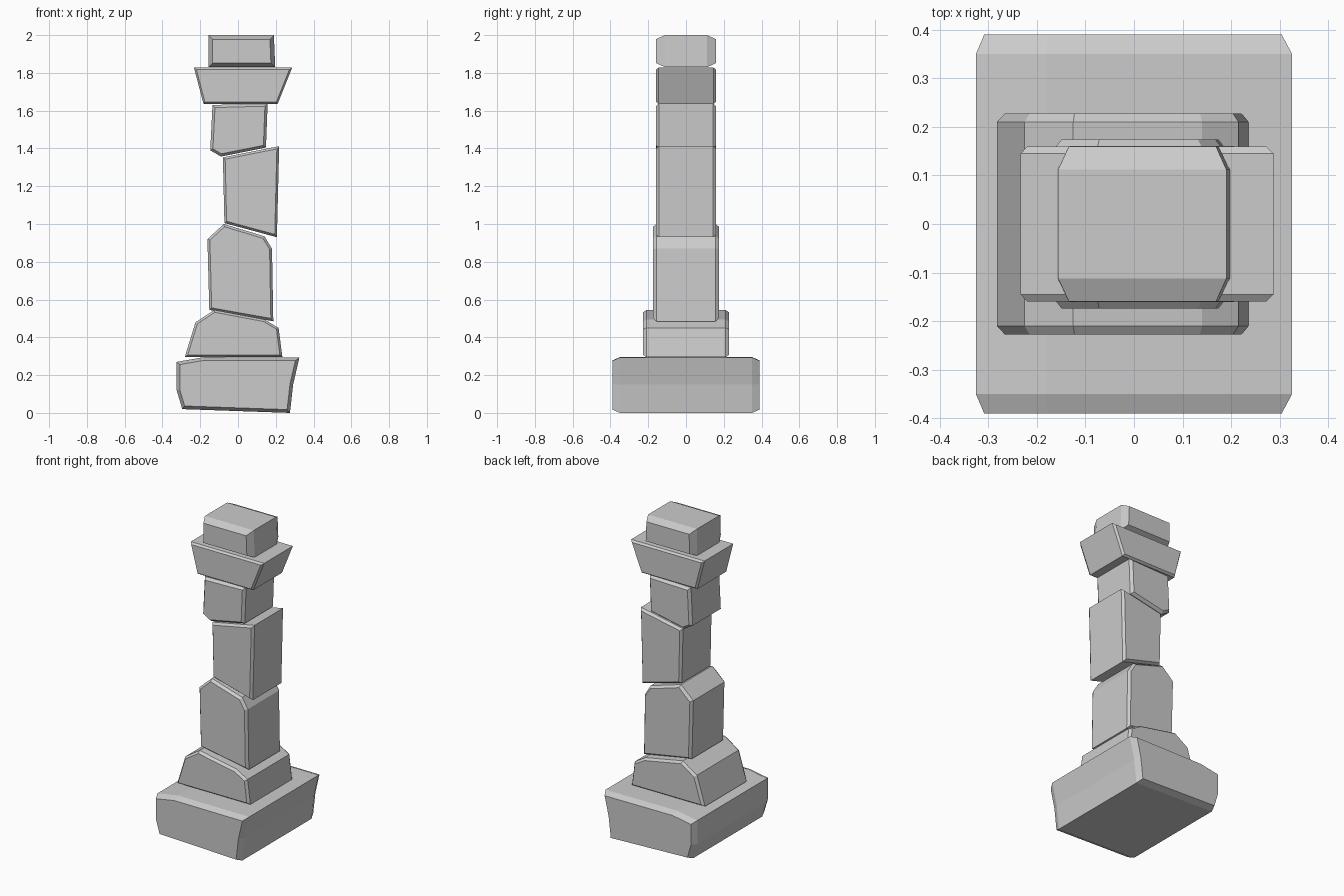
import bpy, bmesh
from mathutils import Vector

if "Cube" in bpy.data.objects:
    bpy.data.objects.remove(bpy.data.objects["Cube"])


def inset_profile(pts, d):
    """Mitred inward offset of a clockwise outline."""
    out, n = [], len(pts)
    for i in range(n):
        p, a, b = Vector(pts[i]), Vector(pts[i - 1]), Vector(pts[(i + 1) % n])
        e1, e2 = (p - a).normalized(), (b - p).normalized()
        n1, n2 = Vector((e1.y, -e1.x)), Vector((e2.y, -e2.x))
        out.append(p + (n1 + n2) * d / (1 + n1.dot(n2)))
    return out


def stone(name, pts, half, chamfer, inset):
    """Outline in x,z extruded along y, with chamfered front and back rims."""
    bm = bmesh.new()
    small = inset_profile(pts, inset)
    rings = []
    for y, prof in ((-half, small), (-half + chamfer, pts),
                    (half - chamfer, pts), (half, small)):
        rings.append([bm.verts.new((p[0], y, p[1])) for p in prof])
    n = len(pts)
    for r, s in zip(rings, rings[1:]):
        for i in range(n):
            j = (i + 1) % n
            bm.faces.new((r[i], r[j], s[j], s[i]))
    bm.faces.new(rings[0])
    bm.faces.new(rings[-1])
    bmesh.ops.recalc_face_normals(bm, faces=bm.faces[:])
    me = bpy.data.meshes.new(name)
    bm.to_mesh(me)
    bm.free()
    bpy.context.collection.objects.link(bpy.data.objects.new(name, me))


# Stones from the ground up, outlines clockwise seen from the front
stone("base_stone", [(-.325, .12), (-.325, .27), (-.18, .295), (.325, .293),
                     (.292, .15), (.275, 0), (-.295, .02)], .39, .04, .017)
stone("sloped_stone", [(-.282, .295), (-.225, .48), (-.125, .545), (.14, .495),
                       (.215, .45), (.235, .295)], .227, .017, .012)
stone("lower_shaft_stone", [(-.162, .92), (-.075, 1.0), (.14, .935), (.18, .87),
                            (.187, .485), (-.152, .545)], .174, .017, .013)
stone("middle_shaft_stone", [(-.08, 1.353), (.218, 1.412), (.206, .93),
                             (-.072, 1.005)], .16, .016, .012)
stone("upper_shaft_stone", [(-.147, 1.39), (-.135, 1.63), (.157, 1.638),
                            (.148, 1.405), (-.09, 1.357)], .16, .018, .014)
stone("flared_cap_stone", [(-.233, 1.828), (.287, 1.828), (.21, 1.636),
                           (-.183, 1.636)], .159, .014, .01)
stone("top_stone", [(-.156, 2.0), (.19, 2.0), (.197, 1.83),
                    (-.157, 1.83)], .159, .047, .022)
